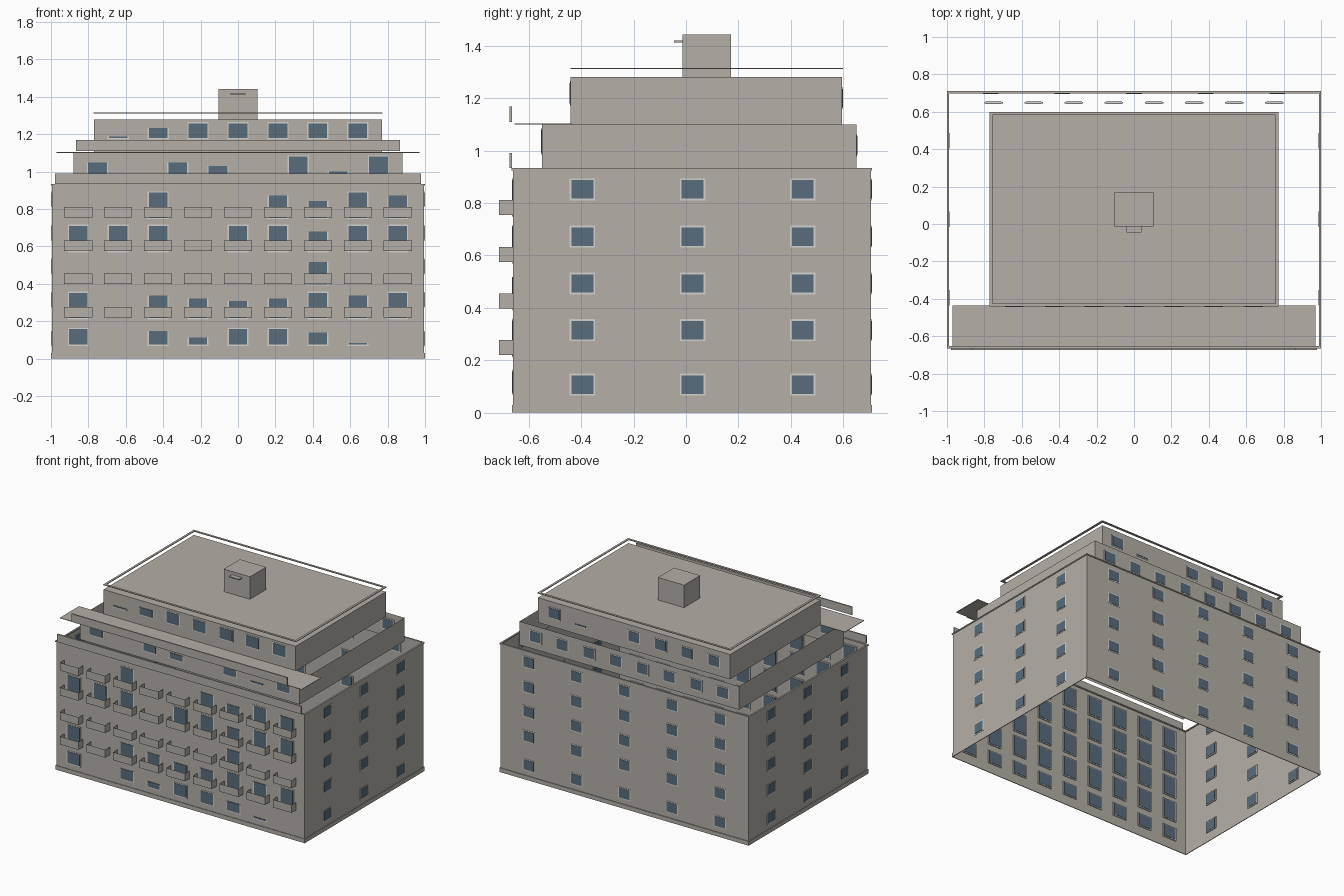
import bpy
import bmesh

cube = bpy.data.objects.get("Cube")
if cube:
    bpy.data.objects.remove(cube, do_unlink=True)


def material(name, rgb):
    m = bpy.data.materials.new(name)
    m.use_nodes = True
    m.diffuse_color = (*rgb, 1)
    bsdf = next(n for n in m.node_tree.nodes if n.type == 'BSDF_PRINCIPLED')
    bsdf.inputs["Base Color"].default_value = (*rgb, 1)
    return m


STONE = material("warm grey stone", (0.46, 0.43, 0.385))
GLASS = material("blue grey glass", (0.10, 0.15, 0.20))
FRAME = material("pale window frame", (0.66, 0.65, 0.62))


def finish(name, bm, mats):
    me = bpy.data.meshes.new(name)
    bm.to_mesh(me)
    bm.free()
    for m in mats:
        me.materials.append(m)
    ob = bpy.data.objects.new(name, me)
    bpy.context.collection.objects.link(ob)
    return ob


def add_box(bm, lo, hi, mat=0):
    """Axis-aligned box between two corners, in either corner order."""
    res = bmesh.ops.create_cube(bm, size=1)
    for v in res["verts"]:
        v.co = [(a + b) / 2 + c * abs(b - a) for a, b, c in zip(lo, hi, v.co)]
        for f in v.link_faces:
            f.material_index = mat


def add_sheet(bm, path, z0, z1):
    """Thin upright wall following a plan path."""
    low = [bm.verts.new((x, y, z0)) for x, y in path]
    top = [bm.verts.new((x, y, z1)) for x, y in path]
    for i in range(len(path) - 1):
        bm.faces.new((low[i], low[i + 1], top[i + 1], top[i]))


def box(name, lo, hi):
    bm = bmesh.new()
    add_box(bm, lo, hi)
    return finish(name, bm, [STONE])


def storey_walls(name, x, y0, y1, z0, z1):
    bm = bmesh.new()
    add_sheet(bm, [(-x, y0), (x, y0), (x, y1), (-x, y1), (-x, y0)], z0, z1)
    return finish(name, bm, [STONE])


def ring(name, x, y0, y1, z0, z1, w):
    """Flat rectangular band of width w running inside the given outline."""
    bm = bmesh.new()
    add_box(bm, (-x, y0, z0), (x, y0 + w, z1))
    add_box(bm, (-x, y1 - w, z0), (x, y1, z1))
    for s in (-1, 1):
        add_box(bm, (s * x, y0 + w, z0), (s * (x - w), y1 - w, z1))
    return finish(name, bm, [STONE])


def windows(name, axis, wall, sign, centres, rows, width, shown=None):
    """Framed panes on one facade; shown gives tenths of each pane seen outside."""
    bm = bmesh.new()

    def pane(u, half, z0, z1, d_in, d_out, mat):
        a, b = wall - sign * d_in, wall + sign * d_out
        if axis == 'y':
            add_box(bm, (u - half, a, z0), (u + half, b, z1), mat)
        else:
            add_box(bm, (a, u - half, z0), (b, u + half, z1), mat)

    e = 0.007
    for r, (z0, z1) in enumerate(rows):
        for c, u in enumerate(centres):
            part = int(shown[r][c]) / 9 if shown else 1
            h = width / 2
            # full pane on the inner face
            pane(u, h + e, z0 - e, z1 + e, 0.007, -0.001, 0)
            pane(u, h, z0, z1, 0.009, -0.001, 1)
            # visible part on the outer face
            if part:
                zt = z0 + (z1 - z0) * part
                pane(u, h + e, z0 - e, zt + (e if part == 1 else 0), 0, 0.002, 0)
                pane(u, h, z0, zt, 0, 0.004, 1)
    return finish(name, bm, [FRAME, GLASS])


def spread(n, step):
    return [(i - (n - 1) / 2) * step for i in range(n)]


FRONT, BACK = -0.66, 0.71

# Stacked storeys, open between the setbacks
storey_walls("main_walls", 0.995, FRONT, BACK - 0.005, 0, 0.93)
storey_walls("middle_walls", 0.88, -0.55, 0.65, 0.93, 1.10)
storey_walls("upper_walls", 0.77, -0.44, 0.595, 1.10, 1.275)
box("upper_roof", (-0.77, -0.44, 1.275), (0.77, 0.595, 1.28))

# Bands, plinth and rails
ring("main_coping", 1.0, FRONT - 0.005, BACK, 0.925, 0.933, 0.012)
ring("plinth", 1.0, FRONT - 0.004, BACK, 0, 0.03, 0.005)
ring("roof_rail", 0.773, -0.44, 0.598, 1.311, 1.316, 0.016)

# Front terrace slab and parapet panels
box("terrace_slab", (-0.97, -0.655, 1.10), (0.97, -0.435, 1.104))
box("upper_parapet", (-0.865, -0.674, 1.11), (0.865, -0.664, 1.168))
box("lower_parapet", (-0.978, -0.674, 0.933), (0.978, -0.664, 0.99))

# Rooftop housing with a small canopy
box("roof_housing", (-0.105, -0.013, 1.28), (0.105, 0.172, 1.443))
box("housing_canopy", (-0.04, -0.045, 1.412), (0.04, -0.013, 1.42))

# Open balconies on the four upper floors of the main front
COLS = spread(9, 0.2135)
bm = bmesh.new()
for z in (0.22, 0.398, 0.575, 0.755):
    for x in COLS:
        l, r = x - 0.075, x + 0.075
        add_sheet(bm, [(l, FRONT), (l, -0.713), (r, -0.713), (r, FRONT)], z, z + 0.057)
finish("balconies", bm, [STONE])

# Front windows and balcony doors
windows("ground_front_windows", 'y', FRONT, -1, COLS, [(0.075, 0.158)], 0.098,
        ["908499710"])
windows("balcony_doors", 'y', FRONT, -1, COLS,
        [(top - 0.135, top) for top in (0.352, 0.532, 0.71, 0.888)], 0.098,
        ["908767989", "000000800", "999099799", "009008698"])
windows("middle_front_windows", 'y', -0.55, -1, spread(8, 0.2145),
        [(0.99, 1.08)], 0.1, ["60640919"])
windows("upper_front_windows", 'y', -0.44, -1, spread(7, 0.2135),
        [(1.18, 1.258)], 0.1, ["1699999"])

# Side and back windows
SIDE_ROWS = [(z, z + 0.07) for z in (0.072, 0.28, 0.458, 0.637, 0.817)]
for label, s in (("left", 1), ("right", -1)):
    windows(label + "_windows", 'x', s * 0.995, s, [-0.395, 0.025, 0.445],
            SIDE_ROWS, 0.083)
windows("back_windows", 'y', BACK - 0.005, 1, spread(5, 0.383), SIDE_ROWS, 0.083)
windows("middle_back_windows", 'y', 0.65, 1, spread(8, 0.2145), [(0.985, 1.055)], 0.085)
windows("upper_back_windows", 'y', 0.595, 1, spread(7, 0.2135), [(1.165, 1.235)], 0.085,
        ["9999019"])
